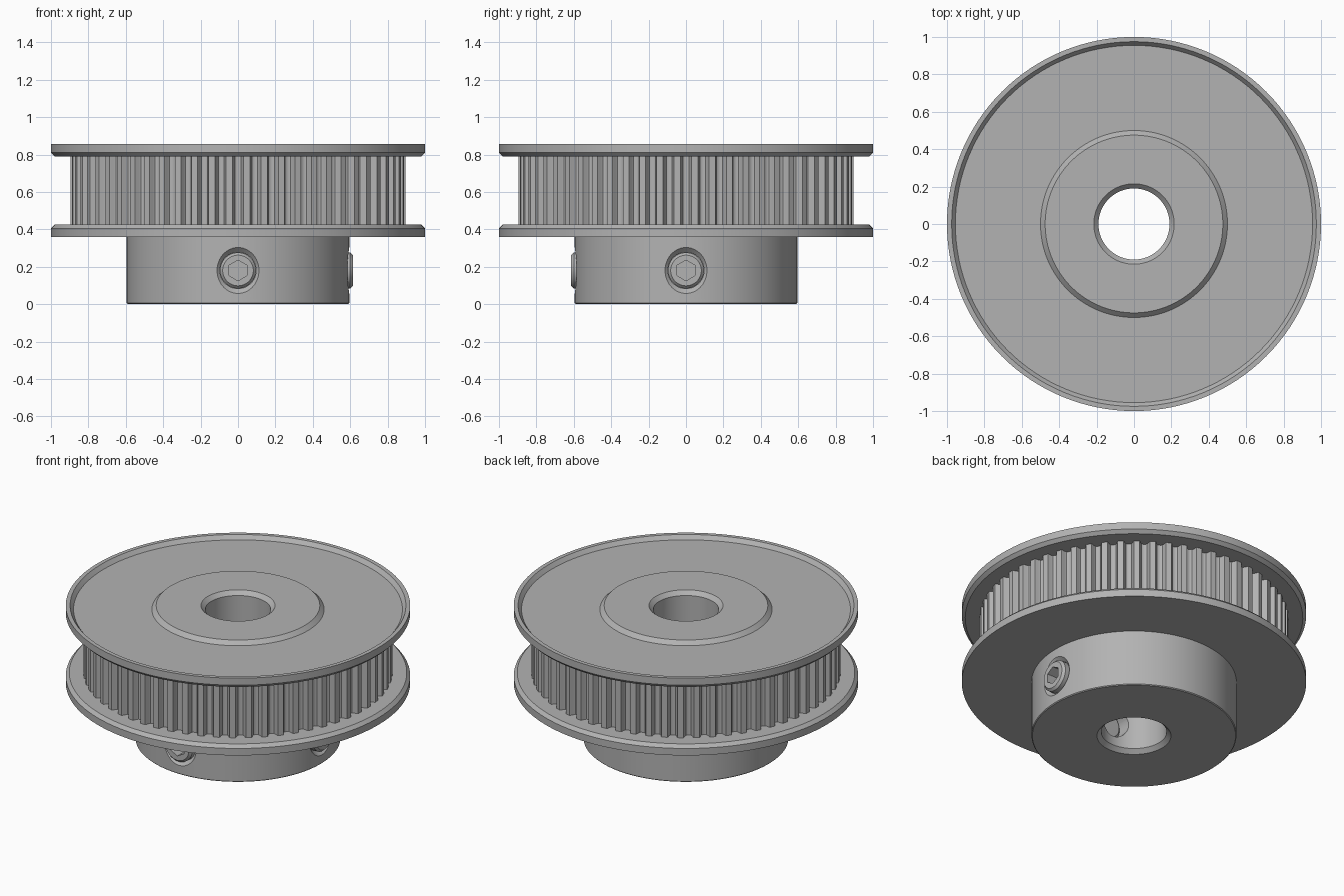
import bpy, bmesh, math
from math import cos, sin, pi
from mathutils import Matrix

if "Cube" in bpy.data.objects:
    bpy.data.objects.remove(bpy.data.objects["Cube"], do_unlink=True)

metal = bpy.data.materials.new("grey_metal")
metal.use_nodes = True
GREY = (0.45, 0.45, 0.45, 1)
metal.diffuse_color = GREY
metal.node_tree.nodes["Principled BSDF"].inputs["Base Color"].default_value = GREY


def build(name, rings, closed, matrix=Matrix()):
    """Skin a stack of equal-length rings; join last to first, or cap the ends."""
    bm = bmesh.new()
    loops = [[bm.verts.new(matrix @ Matrix.Translation(p).translation) for p in r] for r in rings]
    n = len(loops[0])
    pairs = list(zip(loops, loops[1:]))
    if closed:
        pairs.append((loops[-1], loops[0]))
    else:
        bm.faces.new(loops[0])
        bm.faces.new(loops[-1])
    for a, b in pairs:
        for i in range(n):
            j = (i + 1) % n
            bm.faces.new((a[i], a[j], b[j], b[i]))
    bmesh.ops.recalc_face_normals(bm, faces=bm.faces)
    mesh = bpy.data.meshes.new(name)
    bm.to_mesh(mesh)
    bm.free()
    mesh.materials.append(metal)
    obj = bpy.data.objects.new(name, mesh)
    bpy.context.collection.objects.link(obj)
    return obj


def circle(r, z, n=128):
    return [(r * cos(2 * pi * i / n), r * sin(2 * pi * i / n), z) for i in range(n)]


def hexagon(r, z, n=48):
    pts = []
    for i in range(n):
        a = 2 * pi * i / n
        d = r * cos(pi / 6) / cos(a % (pi / 3) - pi / 6)
        pts.append((d * cos(a), d * sin(a), z))
    return pts


def activate(obj):
    bpy.ops.object.select_all(action='DESELECT')
    obj.select_set(True)
    bpy.context.view_layer.objects.active = obj


def smooth(obj):
    activate(obj)
    bpy.ops.object.shade_smooth_by_angle(angle=math.radians(28))


def lathe(name, profile):
    return build(name, [circle(r, z) for r, z in profile], True)


# Hub with chamfered bore and raised boss on top
hub = lathe("hub", [(0.19, 0.025), (0.215, 0), (0.59, 0), (0.595, 0.005), (0.595, 0.38),
                    (0.5, 0.39), (0.5, 0.83), (0.475, 0.855), (0.215, 0.855), (0.19, 0.83)])

# Flanges: flat below, shallow dish above
lower = lathe("lower_flange", [(0.48, 0.36), (1, 0.36), (1, 0.405), (0.98, 0.425), (0.48, 0.425)])
upper = lathe("upper_flange", [(0.48, 0.79), (0.98, 0.79), (1, 0.81), (1, 0.855),
                               (0.975, 0.855), (0.955, 0.83), (0.48, 0.83)])

# Toothed belt ring with rounded grooves
TEETH = 60
half = [(0.08, 0.859), (0.17, 0.863), (0.24, 0.874), (0.28, 0.89), (0.32, 0.897)]
tooth = [(-f, r) for f, r in reversed(half)] + half
outline = [((t + f) * 2 * pi / TEETH, r) for t in range(TEETH) for f, r in tooth]


def tooth_ring(z, radius=None):
    return [((radius or r) * cos(a), (radius or r) * sin(a), z) for a, r in outline]


belt = build("toothed_ring", [tooth_ring(0.42, 0.48), tooth_ring(0.42),
                              tooth_ring(0.8), tooth_ring(0.8, 0.48)], True)

# Two set screws in countersunk holes, one in front and one on the left side
for side, turn in (("front", -pi / 2), ("left", 0)):
    place = (Matrix.Translation((0, 0, 0.18)) @ Matrix.Rotation(turn, 4, 'Z')
             @ Matrix.Rotation(pi / 2, 4, 'Y'))
    cutter = build(side + "_hole_cutter",
                   [circle(r, d, 48) for r, d in ((0.097, 0.1), (0.097, 0.569), (0.168, 0.64))],
                   False, place)
    cut = hub.modifiers.new("screw_hole", 'BOOLEAN')
    cut.object = cutter
    cut.solver = 'EXACT'
    activate(hub)
    bpy.ops.object.modifier_apply(modifier=cut.name)
    bpy.data.objects.remove(cutter, do_unlink=True)
    screw = build(side + "_set_screw",
                  [circle(0.08, 0.23, 48), circle(0.096, 0.246, 48), circle(0.096, 0.6, 48),
                   circle(0.082, 0.615, 48), hexagon(0.055, 0.615), hexagon(0.055, 0.54)],
                  False, place)
    smooth(screw)

for part in (hub, lower, upper, belt):
    smooth(part)
